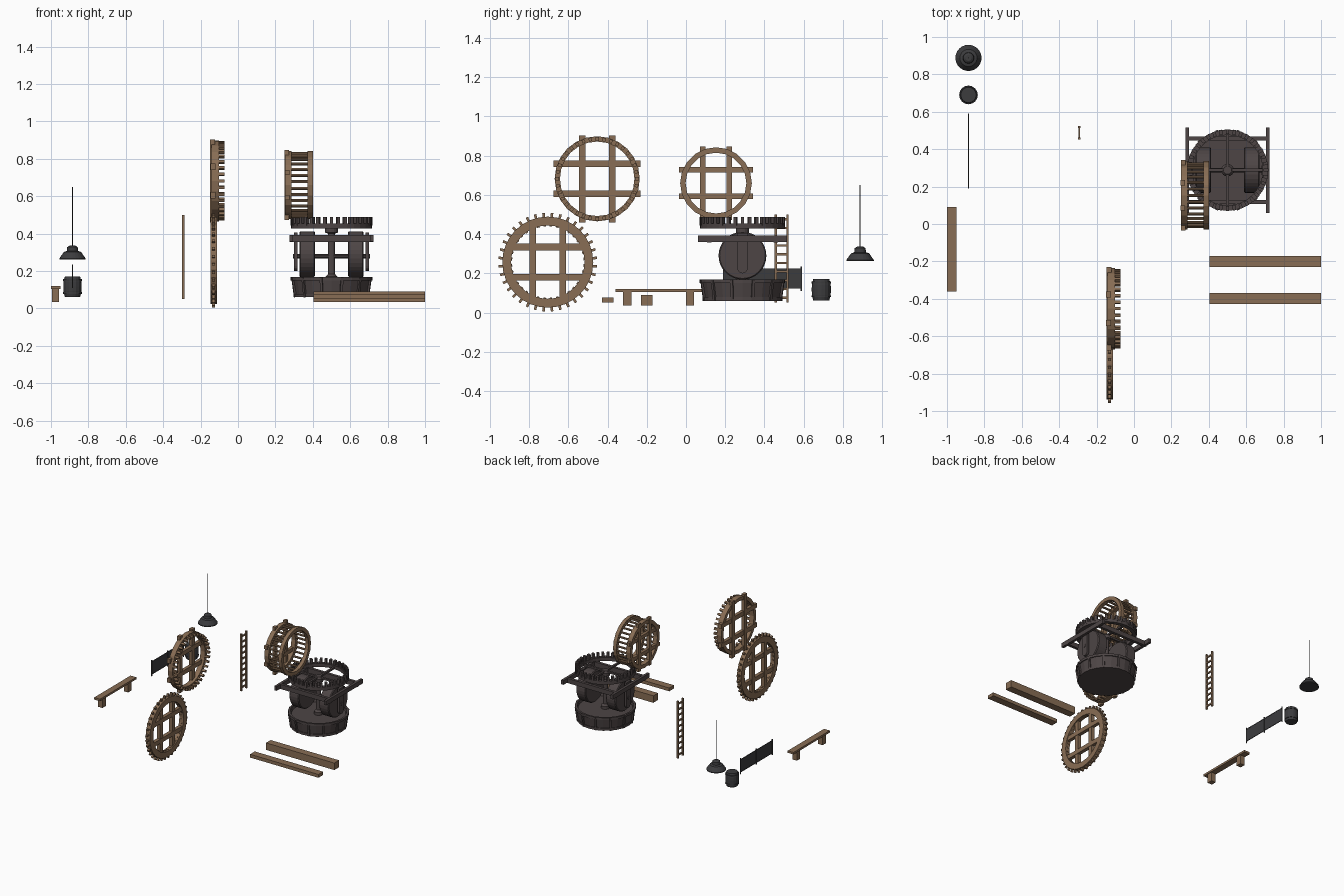
import bpy, bmesh
from math import pi, sin, cos
from mathutils import Matrix, Vector

if "Cube" in bpy.data.objects:
    bpy.data.objects.remove(bpy.data.objects["Cube"])

def mat(name, c):
    m = bpy.data.materials.new(name)
    m.diffuse_color = (*c, 1)
    m.use_nodes = True
    m.node_tree.nodes["Principled BSDF"].inputs["Base Color"].default_value = m.diffuse_color
    return m

WOOD = mat("wood", (0.25, 0.155, 0.09))
DARK = mat("dark_wood", (0.075, 0.06, 0.06))
IRON = mat("iron", (0.045, 0.045, 0.048))
TO_X = Matrix.Rotation(pi / 2, 4, 'Y')      # local z becomes world x

class Part:
    """Collects primitives in one mesh, then places it."""
    def __init__(self):
        self.bm = bmesh.new()

    def box(self, c, s, m=Matrix()):
        M = m @ Matrix.Translation(c) @ Matrix.Diagonal((*s, 1))
        bmesh.ops.create_cube(self.bm, size=1, matrix=M)

    def span(self, a, b):
        a, b = Vector(a), Vector(b)
        self.box((a + b) / 2, b - a)

    def lathe(self, prof, n, m=Matrix(), closed=False):
        rings = []
        for r, z in prof:
            rings.append([self.bm.verts.new(m @ Vector((r * cos(2 * pi * i / n), r * sin(2 * pi * i / n), z)))
                          for i in range(n)])
        pairs = list(zip(rings, rings[1:])) + ([(rings[-1], rings[0])] if closed else [])
        for a, b in pairs:
            for i in range(n):
                j = (i + 1) % n
                self.bm.faces.new((a[i], a[j], b[j], b[i]))
        if not closed:
            self.bm.faces.new(rings[0][::-1])
            self.bm.faces.new(rings[-1])

    def ring(self, r0, r1, z0, z1, n, m=Matrix()):
        self.lathe([(r1, z0), (r1, z1), (r0, z1), (r0, z0)], n, m, True)

    def rod(self, r, z0, z1, n, m=Matrix()):
        self.lathe([(r, z0), (r, z1)], n, m)

    def around(self, n, c, s, off=0.0):
        for i in range(n):
            self.box(c, s, Matrix.Rotation(2 * pi * (i + off) / n, 4, 'Z'))

    def grid(self, off, half, w, z0, z1):
        # two pairs of crossing bars
        zm, t = (z0 + z1) / 2, z1 - z0
        for s in (-1, 1):
            self.box((s * off, 0, zm), (w, 2 * half, t))
            self.box((0, s * off, zm - 0.003), (2 * half, w, t))

    def done(self, name, m, M=Matrix()):
        bmesh.ops.recalc_face_normals(self.bm, faces=self.bm.faces)
        me = bpy.data.meshes.new(name)
        self.bm.to_mesh(me)
        self.bm.free()
        me.materials.append(m)
        o = bpy.data.objects.new(name, me)
        o.matrix_world = M
        bpy.context.collection.objects.link(o)
        return o

# spur wheel with outward cogs
p = Part()
p.ring(0.187, 0.232, -0.018, 0.018, 32)
p.around(36, (0.217, 0, 0), (0.07, 0.013, 0.016), 0.5)
p.grid(0.077, 0.195, 0.034, -0.014, 0.014)
p.done("spur_wheel", WOOD, Matrix.Translation((-0.13, -0.705, 0.257)) @ TO_X)

# face wheel with sideways pegs
p = Part()
p.ring(0.19, 0.217, 0, 0.04, 24)
p.around(36, (0.203, 0, 0.038), (0.018, 0.016, 0.066))
p.grid(0.076, 0.222, 0.034, -0.004, 0.022)
p.done("face_wheel", WOOD, Matrix.Translation((-0.142, -0.453, 0.682)) @ TO_X)

# lantern wheel: two rims joined by staves
p = Part()
p.ring(0.155, 0.183, 0, 0.036, 20)
p.ring(0.155, 0.183, 0.122, 0.15, 20)
for i in range(30):
    a = 2 * pi * i / 30
    p.rod(0.008, 0.02, 0.14, 8, Matrix.Translation((0.168 * cos(a), 0.168 * sin(a), 0)))
p.grid(0.067, 0.188, 0.028, 0.002, 0.026)
p.done("lantern_wheel", WOOD, Matrix.Translation((0.25, 0.153, 0.66)) @ TO_X)

# edge mill: basin
MILL = Matrix.Translation((0.5, 0.288, 0))
p = Part()
p.lathe([(0.196, 0.06), (0.213, 0.165), (0.200, 0.165), (0.195, 0.148)], 24)
p.ring(0.205, 0.218, 0.15, 0.168, 24)
p.ring(0.19, 0.204, 0.06, 0.078, 24)
for i in range(12):
    M = Matrix.Rotation(2 * pi * (i + 0.5) / 12, 4, 'Z')
    p.box((0, 0, 0), (0.012, 0.014, 0.108),
          M @ Matrix.Translation((0.208, 0, 0.114)) @ Matrix.Rotation(0.14, 4, 'Y'))
p.done("basin", DARK, MILL)

# edge mill: runner stones, axle and hanger plates
for s, side in ((-1, "left"), (1, "right")):
    p = Part()
    M = Matrix.Translation((s * 0.13, 0, 0.29)) @ TO_X
    p.lathe([(0.116, -0.042), (0.122, -0.036), (0.122, 0.036), (0.116, 0.042)], 32, M)
    p.done(side + "_runner_stone", DARK, MILL)
    p = Part()
    x = s * 0.192
    p.span((x - 0.009, -0.026, 0.226), (x + 0.009, 0.026, 0.405))
    p.rod(0.026, -0.009, 0.009, 16, Matrix.Translation((x, 0, 0.226)) @ TO_X)
    p.done(side + "_hanger", DARK, MILL)
p = Part()
p.rod(0.012, -0.205, 0.205, 10, Matrix.Translation((0, 0, 0.28)) @ TO_X)
p.done("axle", DARK, MILL)
p = Part()
p.lathe([(0.032, 0.145), (0.032, 0.17), (0.018, 0.185), (0.018, 0.40),
         (0.034, 0.405), (0.034, 0.43), (0.022, 0.445)], 16)
p.done("upright_shaft", DARK, MILL)

# edge mill: square beam frame
p = Part()
for s in (-1, 1):
    p.box((s * 0.215, 0, 0.376), (0.02, 0.456, 0.034))
    p.box((0, s * 0.17, 0.374), (0.45, 0.022, 0.036))
p.done("beam_frame", DARK, MILL)

# edge mill: crown gear
p = Part()
p.ring(0.188, 0.217, 0.428, 0.455, 32)
p.around(36, (0.205, 0, 0.466), (0.026, 0.017, 0.044))
for s in ((0.39, 0.016, 0.014), (0.016, 0.39, 0.014)):
    p.box((0, 0, 0.436), s)
p.done("crown_gear", DARK, MILL)

# ladder
p = Part()
for y in (0.458, 0.518):
    p.box((-0.292, y, 0.275), (0.014, 0.011, 0.45))
for i in range(10):
    p.box((-0.293, 0.488, 0.075 + i * 0.0445), (0.01, 0.06, 0.011))
p.done("ladder", WOOD)

# bench
p = Part()
p.span((-1, -0.36, 0.105), (-0.95, 0.092, 0.121))
for y in (-0.3, 0.02):
    p.span((-0.994, y - 0.021, 0.035), (-0.956, y + 0.021, 0.106))
p.done("bench", WOOD)

# loose beams
p = Part()
p.span((0.405, -0.23, 0.035), (1, -0.172, 0.09))
p.done("thick_beam", WOOD)
p = Part()
p.span((0.405, -0.428, 0.05), (1, -0.37, 0.076))
p.done("thin_beam", WOOD)

# barrel with hoops
p = Part()
p.lathe([(0.041, 0.062), (0.048, 0.09), (0.049, 0.117), (0.048, 0.144), (0.041, 0.17)], 16)
for z in (0.078, 0.148):
    p.ring(0.042, 0.05, z, z + 0.01, 16)
p.done("barrel", IRON, Matrix.Translation((-0.885, 0.69, 0)))

# hanging lamp
p = Part()
p.lathe([(0.07, 0.262), (0.07, 0.268), (0.046, 0.302), (0.03, 0.307), (0.028, 0.328), (0.016, 0.336)], 24)
p.rod(0.0025, 0.33, 0.65, 6)
p.done("hanging_lamp", IRON, Matrix.Translation((-0.885, 0.888, 0)))

# fence panel
p = Part()
p.span((-0.886, 0.19, 0.125), (-0.884, 0.59, 0.222))
for y in (0.192, 0.39, 0.588):
    p.box((-0.885, y, 0.172), (0.006, 0.006, 0.125))
for z in (0.125, 0.222):
    p.box((-0.885, 0.39, z), (0.005, 0.4, 0.005))
p.done("fence_panel", IRON)
